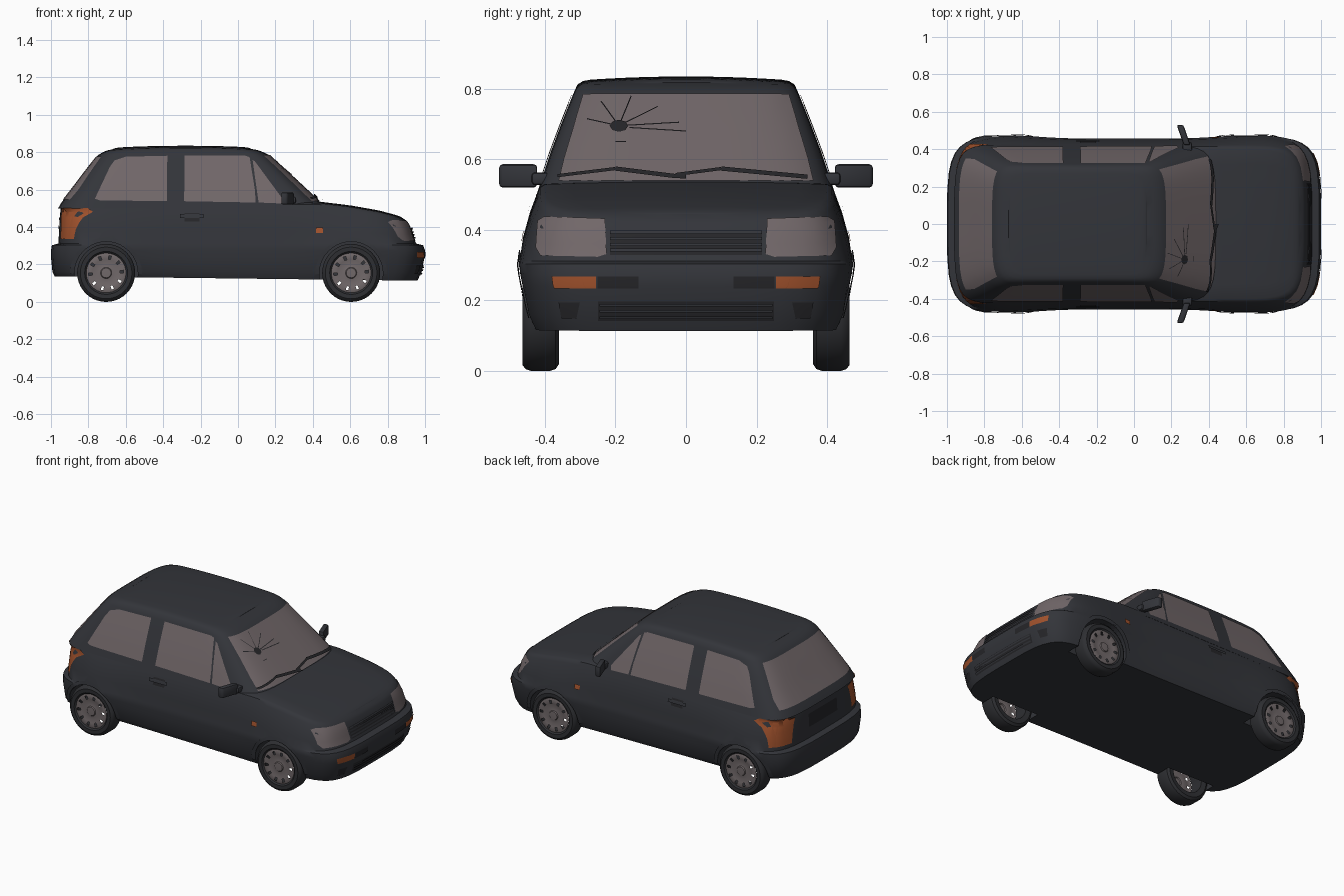
import bpy, bmesh, math
from mathutils import Vector
from mathutils.bvhtree import BVHTree

if "Cube" in bpy.data.objects:
    bpy.data.objects.remove(bpy.data.objects["Cube"])


def mat(name, c):
    m = bpy.data.materials.new(name)
    m.diffuse_color = (*c, 1)
    m.use_nodes = True
    m.node_tree.nodes["Principled BSDF"].inputs["Base Color"].default_value = m.diffuse_color
    return m


PAINT = mat("charcoal_paint", (0.033, 0.035, 0.042))
TRIM = mat("black_trim", (0.019, 0.019, 0.022))
TYRE = mat("tyre_rubber", (0.027, 0.028, 0.032))
GLASS = mat("dusty_glass", (0.165, 0.135, 0.14))
HUB = mat("hubcap_grey", (0.165, 0.14, 0.143))
AMBER = mat("amber_lens", (0.36, 0.085, 0.026))


def make(name, bm, m, angle=35):
    me = bpy.data.meshes.new(name)
    bm.to_mesh(me)
    bm.free()
    me.materials.append(m)
    ob = bpy.data.objects.new(name, me)
    bpy.context.collection.objects.link(ob)
    bpy.ops.object.select_all(action='DESELECT')
    ob.select_set(True)
    bpy.context.view_layer.objects.active = ob
    bpy.ops.object.shade_smooth_by_angle(angle=math.radians(angle))
    return ob


def lerp_table(t, x):
    if x <= t[0][0]:
        return t[0][1]
    for (a, p), (b, q) in zip(t, t[1:]):
        if x <= b:
            return p + (q - p) * (x - a) / (b - a)
    return t[-1][1]


# Rounded plan outline, half of it, from rear centre to front centre
ENDS = [(1 - u ** 4) ** (1 / 14) for u in (0, .2, .4, .6, .72, .82, .89, .94, .97)]
FX = [-e for e in ENDS] + [i / 20 for i in range(-16, 17)] + ENDS[::-1]
HALF = [(f, max(0, 1 - abs(f) ** 14) ** .25) for f in FX]
RING = HALF + [(f, -w) for f, w in HALF[-2:0:-1]]


def loft(levels, zfun, crown, bump=0):
    """Stack outlines (z, rear x, front x, half width), close with a crowned top."""
    bm = bmesh.new()
    rings = []
    caps = [(*l, 1) for l in levels] + [(*levels[-1], s) for s in (.8, .6, .4, .2, 0)]
    for z, xr, xf, w, s in caps:
        ring = []
        for fx, fy in RING:
            x = (xr + xf) / 2 + fx * (xf - xr) / 2
            g = math.exp(-((x + .7) / .24) ** 2) + math.exp(-((x - .63) / .24) ** 2)
            g *= bump * max(0, 1 - abs(z - .3) / .22)
            zz = zfun(x, z) + crown * fy * fy * (1 - s * s)
            ring.append(bm.verts.new((x, fy * (w + g) * s, zz)))
        rings.append(ring)
    n = len(RING)
    for a, b in zip(rings, rings[1:]):
        for i in range(n):
            j = (i + 1) % n
            bm.faces.new((a[i], a[j], b[j], b[i]))
    bm.faces.new(rings[0][::-1])
    bmesh.ops.remove_doubles(bm, verts=bm.verts, dist=1e-5)
    bmesh.ops.recalc_face_normals(bm, faces=bm.faces)
    return bm


# Lower body with bumpers and sloping bonnet
BONNET = [(.42, .53), (.6, .508), (.75, .482), (.86, .455), (.92, .43)]


def body_z(x, z):
    if z > .312:
        return .312 + (z - .312) * (lerp_table(BONNET, x) - .312) / (.53 - .312)
    return z - .012 * x * (z < .15)


body_bm = loft([(.125, -.98, .96, .428), (.16, -.992, .98, .445), (.24, -1, .998, .453),
                (.275, -1, 1, .456), (.303, -.995, .99, .456), (.312, -.96, .952, .454),
                (.38, -.957, .938, .45), (.45, -.953, .928, .437), (.505, -.948, .913, .421),
                (.522, -.945, .903, .414), (.53, -.94, .885, .4)], body_z, .008, .02)


# Cabin with raked screens and crowned roof
def cabin_z(x, z):
    return z - (.012 * ((x + .28) / .42) ** 2 if z > .8 else 0)


cabin_bm = loft([(.5, -.962, .475, .424), (.53, -.945, .442, .414), (.62, -.875, .345, .384),
                 (.71, -.807, .248, .35), (.785, -.748, .166, .32), (.812, -.725, .135, .308),
                 (.822, -.7, .105, .292), (.826, -.67, .07, .27)], cabin_z, .009)

body = make("body_shell", body_bm, PAINT)
cabin = make("cabin", cabin_bm, PAINT)
both = bmesh.new()
both.from_mesh(body.data)
both.from_mesh(cabin.data)
SURF = BVHTree.FromBMesh(both)


# Thin plates laid on the body by projection along x or y
def plate(name, polys, axis, sides, m, off=.004):
    bm = bmesh.new()
    for sd in sides:
        part = bmesh.new()
        for p in polys:
            part.faces.new([part.verts.new((u, v, 0)) for u, v in p])
        for k in range(2):
            no = Vector((1 - k, k, 0))
            vals = [v.co[k] for v in part.verts]
            for i in range(math.ceil(min(vals) / .03), math.floor(max(vals) / .03) + 1):
                bmesh.ops.bisect_plane(part, geom=part.verts[:] + part.edges[:] + part.faces[:],
                                       dist=1e-5, plane_co=no * i * .03, plane_no=no)
        out = Vector((sd, 0, 0)) if axis == 'x' else Vector((0, sd, 0))
        for v in part.verts:
            u, z = v.co.x, v.co.y
            o = (Vector((0, u, z)) if axis == 'x' else Vector((u, 0, z))) + out * 2
            hit, nor, _, _ = SURF.ray_cast(o, -out)
            if hit is None:
                hit, nor, _, _ = SURF.find_nearest(o - out * 1.2)
            v.co = hit + nor * off
        part.normal_update()
        for f in part.faces:
            if f.normal.dot(out) < 0:
                f.normal_flip()
        me = bpy.data.meshes.new("tmp")
        part.to_mesh(me)
        part.free()
        bm.from_mesh(me)
        bpy.data.meshes.remove(me)
    return make(name, bm, m, 50)


def rect(a, b, c, d):
    return [(a, c), (b, c), (b, d), (a, d)]


def pair(p):
    return [p, [(-u, v) for u, v in p]]


def line(a, b, w):
    d = (Vector(b) - Vector(a)).normalized() * w / 2
    return [(a[0] - d.y, a[1] + d.x), (b[0] - d.y, b[1] + d.x),
            (b[0] + d.y, b[1] - d.x), (a[0] + d.y, a[1] - d.x)]


# Windows
plate("windscreen", [[(-.36, .537), (.36, .537), (.345, .6), (.29, .783), (-.29, .783), (-.345, .6)]], 'x', [1], GLASS)
plate("rear_window", [[(-.35, .545), (.35, .545), (.345, .6), (.28, .775), (-.28, .775), (-.345, .6)]], 'x', [-1], GLASS)
plate("rear_side_windows", [[(-.765, .55), (-.74, .542), (-.38, .537), (-.378, .78), (-.6, .775),
                             (-.66, .755), (-.685, .72)]], 'y', [1, -1], GLASS)
plate("door_windows", [[(-.288, .537), (.095, .53), (.09, .6), (.062, .772), (.04, .78), (-.285, .782)]], 'y', [1, -1], GLASS)
plate("quarter_windows", [[(.11, .53), (.23, .525), (.238, .55), (.09, .75), (.078, .757)]], 'y', [1, -1], GLASS)

# Crack in the windscreen
C = (-.19, .69)
plate("windscreen_crack",
      [[(C[0] + .026 * math.cos(a), C[1] + .017 * math.sin(a)) for a in [i * math.pi / 4 for i in range(8)]]]
      + [line(C, e, .003) for e in ((-.155, .775), (-.24, .76), (-.28, .71), (-.08, .745), (-.02, .7))]
      + [line((-.16, .685), (-.0, .675), .003), line((-.2, .645), (-.17, .645), .003)], 'x', [1], TRIM, .007)

# Wipers
plate("wipers", [line((-.36, .545), (-.2, .565), .009), line((-.2, .565), (.0, .54), .012),
                 line((-.03, .548), (.1, .565), .009), line((.1, .565), (.34, .542), .012)], 'x', [1], TRIM, .012)

# Lamps
plate("headlamps", pair([(.225, .33), (.25, .322), (.41, .326), (.424, .35), (.418, .425), (.4, .436), (.23, .43)]),
      'x', [1], GLASS)
plate("front_indicators", pair(rect(.255, .368, .235, .268)), 'x', [1], AMBER)
plate("bumper_side_markers", [rect(.955, .985, .235, .268)], 'y', [1, -1], AMBER)
plate("side_repeaters", [rect(.418, .455, .367, .395)], 'y', [1, -1], AMBER, .008)
plate("tail_lamps_rear", pair(rect(.345, .425, .335, .5)), 'x', [-1], AMBER)
plate("tail_lamps_side", [[(-.945, .335), (-.89, .34), (-.88, .42), (-.878, .495), (-.94, .5)]], 'y', [1, -1], AMBER)

# Grilles, recesses and trims
plate("upper_grille", [rect(-.215, .215, .328, .395)], 'x', [1], TRIM, .003)
plate("upper_grille_slats", [rect(-.215, .215, z, z + .009) for z in (.335, .352, .369, .386)], 'x', [1], PAINT, .008)
plate("lower_grille", [rect(-.25, .25, .143, .197)], 'x', [1], TRIM, .003)
plate("lower_grille_slats", [rect(-.245, .245, z, z + .008) for z in (.15, .167, .184)], 'x', [1], PAINT, .008)
plate("bumper_recesses", pair([(.3, .195), (.36, .195), (.352, .15), (.31, .15)])
      + pair(rect(.135, .25, .235, .268)), 'x', [1], TRIM)
plate("rear_plate_recess", [rect(-.14, .14, .38, .46)], 'x', [-1], TRIM, .003)
plate("door_handle_recess", [rect(-.285, -.205, .43, .475)], 'y', [1, -1], TRIM, .003)
plate("door_handles", [rect(-.31, -.185, .448, .466)], 'y', [1, -1], PAINT, .01)

# Wheel arch lips
WHEELS = (-.705, .605)
arch = []
for wx in WHEELS:
    pts = [(math.cos(math.pi * i / 16), math.sin(math.pi * i / 16)) for i in range(17)]
    for (c, s), (d, t) in zip(pts, pts[1:]):
        arch.append([(wx + r * a, .152 + r * b) for r, a, b in ((.17, c, s), (.192, c, s), (.192, d, t), (.17, d, t))])
plate("wheel_arch_lips", arch, 'y', [1, -1], PAINT, .006)

# Wheel wells cut out of the body
for wx in WHEELS:
    for sd in (1, -1):
        bpy.ops.mesh.primitive_cylinder_add(vertices=40, radius=.17, depth=.3,
                                            location=(wx, sd * .485, .152), rotation=(math.pi / 2, 0, 0))
        cut = bpy.context.object
        cut.hide_render = True
        bpy.context.view_layer.objects.active = body
        md = body.modifiers.new("well", 'BOOLEAN')
        md.operation, md.solver, md.object = 'DIFFERENCE', 'EXACT', cut
        bpy.ops.object.modifier_move_to_index(modifier="well", index=0)
        bpy.ops.object.modifier_apply(modifier="well")
        bpy.data.objects.remove(cut)


# Wheels: turned tyre and a hubcap with open slots
def lathe(name, prof, m, wx, sd, hole=None, seg=40):
    bm = bmesh.new()
    rings = [[bm.verts.new((wx + r * math.cos(2 * math.pi * i / seg), sd * y, .155 + r * math.sin(2 * math.pi * i / seg)))
              for i in range(seg)] for r, y in prof]
    for k, (a, b) in enumerate(zip(rings, rings[1:])):
        for i in range(seg):
            if k == hole and i % 4 == 0:
                continue
            j = (i + 1) % seg
            f = bm.faces.new((a[i], a[j], b[j], b[i]))
            if sd < 0:
                f.normal_flip()
    bmesh.ops.remove_doubles(bm, verts=bm.verts, dist=1e-5)
    bm.normal_update()
    return make(name, bm, m)


for wx in WHEELS:
    for sd in (1, -1):
        lathe("tyre", [(.104, .365), (.135, .36), (.15, .37), (.155, .385), (.155, .44), (.15, .455),
                       (.138, .464), (.115, .463), (.104, .452), (.104, .365)], TYRE, wx, sd)
        lathe("hubcap", [(.106, .456), (.094, .46), (.074, .457), (.05, .452), (.03, .455), (.026, .461), (0, .462)],
              HUB, wx, sd, hole=1)


# Door mirrors
def block(name, c, d, shear, m):
    bm = bmesh.new()
    bmesh.ops.create_cube(bm, size=1)
    for v in bm.verts:
        v.co = Vector((v.co.x * d[0] - shear * v.co.y * d[1], v.co.y * d[1], v.co.z * d[2])) + Vector(c)
    bmesh.ops.bevel(bm, geom=bm.edges[:], offset=.01, segments=2, affect='EDGES', profile=.5)
    make(name, bm, m)


for sd in (1, -1):
    block("mirror_housing", (.265, sd * .476, .553), (.036, .108, .066), .35 * sd, PAINT)
    block("mirror_stem", (.285, sd * .413, .545), (.05, .05, .036), 0, PAINT)
